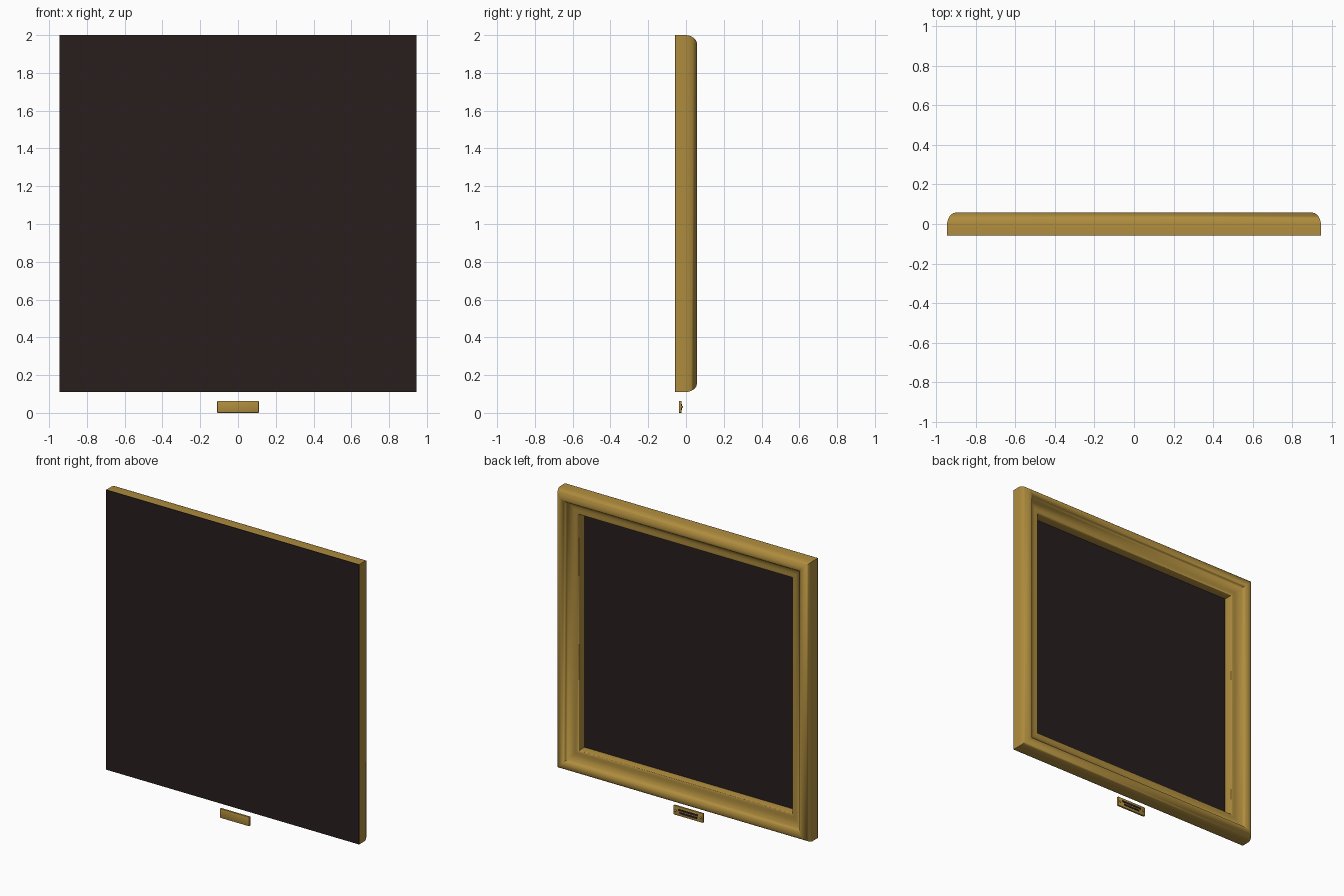
import bpy, bmesh, math
from mathutils import Vector, Matrix

if "Cube" in bpy.data.objects:
    bpy.data.objects.remove(bpy.data.objects["Cube"])


def material(name, rgb):
    m = bpy.data.materials.new(name)
    m.diffuse_color = (*rgb, 1)
    m.use_nodes = True
    m.node_tree.nodes["Principled BSDF"].inputs["Base Color"].default_value = m.diffuse_color
    return m


GOLD = material("antique gold", (0.43, 0.265, 0.048))
DARK = material("dark brown", (0.021, 0.0125, 0.0125))
HALF, CZ = 0.945, 1.055          # half size and centre height of the frame


def finish(bm, name, mat, angle=35):
    bmesh.ops.recalc_face_normals(bm, faces=bm.faces)
    me = bpy.data.meshes.new(name)
    bm.to_mesh(me)
    bm.free()
    ob = bpy.data.objects.new(name, me)
    bpy.context.collection.objects.link(ob)
    me.materials.append(mat)
    if angle:
        bpy.ops.object.select_all(action='DESELECT')
        ob.select_set(True)
        bpy.context.view_layer.objects.active = ob
        bpy.ops.object.shade_smooth_by_angle(angle=math.radians(angle))
    return ob


def box(name, x0, x1, y0, y1, z0, z1, mat, bevel=0):
    bm = bmesh.new()
    bmesh.ops.create_cube(bm, size=1)
    for v in bm.verts:
        v.co = Vector(((x0 + x1) / 2 + v.co.x * (x1 - x0),
                       (y0 + y1) / 2 + v.co.y * (y1 - y0),
                       (z0 + z1) / 2 + v.co.z * (z1 - z0)))
    if bevel:
        bmesh.ops.bevel(bm, geom=bm.edges[:], offset=bevel, segments=2,
                        profile=0.5, affect='EDGES')
    return finish(bm, name, mat, 35 if bevel else 0)


# Moulding profile: (distance in from the outer edge, y)
profile = [(0, -0.055), (0, 0.0), (0.002, 0.014), (0.007, 0.028), (0.014, 0.04),
           (0.023, 0.05), (0.034, 0.056), (0.046, 0.058), (0.056, 0.055),
           (0.064, 0.048), (0.071, 0.038), (0.079, 0.027), (0.089, 0.018),
           (0.101, 0.012), (0.115, 0.010), (0.130, 0.010), (0.140, 0.009),
           (0.146, 0.006), (0.148, 0.0), (0.148, -0.055)]

# Frame: the profile swept round four mitred corners
bm = bmesh.new()
rings = []
for sx, sz in ((1, 1), (-1, 1), (-1, -1), (1, -1)):
    rings.append([bm.verts.new((sx * (HALF - d), y, CZ + sz * (HALF - d)))
                  for d, y in profile])
n = len(profile)
for i in range(4):
    a, b = rings[i], rings[(i + 1) % 4]
    for j in range(n):
        k = (j + 1) % n
        bm.faces.new((a[j], a[k], b[k], b[j]))
finish(bm, "frame_moulding", GOLD, 65)

# Dark backing board, seen through the frame opening
box("backing_board", -HALF, HALF, -0.058, -0.0545, CZ - HALF, CZ + HALF, DARK)

# Name plate with two plain dark bars and a pin at each end
box("name_plate", -0.11, 0.11, -0.037, -0.023, 0.0, 0.063, GOLD, 0.003)
for name, w, z in (("upper_bar", 0.075, 0.041), ("lower_bar", 0.065, 0.022)):
    box(name, -w, w, -0.025, -0.021, z - 0.006, z + 0.006, DARK)
for side, s in (("left", -1), ("right", 1)):
    bm = bmesh.new()
    bmesh.ops.create_uvsphere(bm, u_segments=16, v_segments=8, radius=0.007,
                              matrix=Matrix.Translation((s * 0.095, -0.023, 0.0315)))
    finish(bm, side + "_pin", GOLD)
